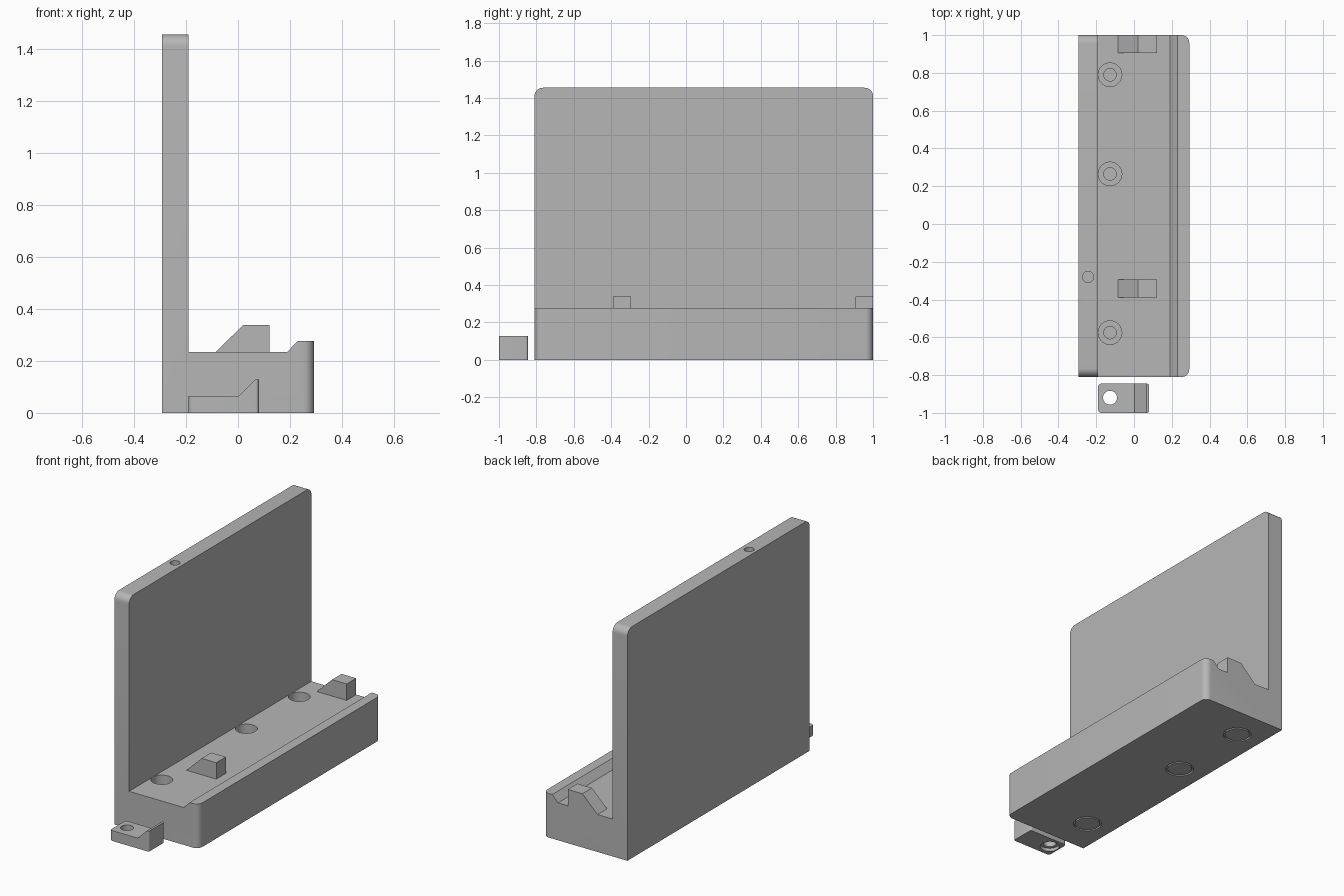
import bpy, bmesh, math
from mathutils import Matrix, Vector

cube = bpy.data.objects.get("Cube")
if cube:
    bpy.data.objects.remove(cube, do_unlink=True)

grey = bpy.data.materials.new("plain grey")
grey.use_nodes = True
colour = (0.47, 0.47, 0.47, 1)
grey.diffuse_color = colour
grey.node_tree.nodes["Principled BSDF"].inputs["Base Color"].default_value = colour


def finish(name, bm):
    bmesh.ops.recalc_face_normals(bm, faces=bm.faces)
    mesh = bpy.data.meshes.new(name)
    bm.to_mesh(mesh)
    bm.free()
    mesh.materials.append(grey)
    obj = bpy.data.objects.new(name, mesh)
    bpy.context.collection.objects.link(obj)
    return obj


def activate(obj):
    bpy.ops.object.select_all(action="DESELECT")
    obj.select_set(True)
    bpy.context.view_layer.objects.active = obj


def extrude(name, profile, y0, y1, rounding=()):
    """Extrude an x-z profile along y; rounding holds (edge rule, radius)."""
    bm = bmesh.new()
    face = bm.faces.new([bm.verts.new((x, y0, z)) for x, z in profile])
    new = bmesh.ops.extrude_face_region(bm, geom=[face])["geom"]
    bmesh.ops.translate(bm, vec=(0, y1 - y0, 0),
                        verts=[v for v in new if isinstance(v, bmesh.types.BMVert)])
    bmesh.ops.recalc_face_normals(bm, faces=bm.faces)
    for rule, radius in rounding:
        edges = [e for e in bm.edges if rule(e.verts[0].co, e.verts[1].co)]
        bmesh.ops.bevel(bm, geom=edges, offset=radius, segments=8,
                        profile=0.5, affect="EDGES")
    return finish(name, bm)


def cylinder(name, x, y, z0, z1, radius):
    bm = bmesh.new()
    bmesh.ops.create_cone(bm, cap_ends=True, segments=40, radius1=radius, radius2=radius,
                          depth=z1 - z0,
                          matrix=Matrix.Translation((x, y, (z0 + z1) / 2)))
    return finish(name, bm)


def drill(obj, x, y, z0, z1, radius):
    cutter = cylinder("drill_cutter", x, y, z0, z1, radius)
    cutter.hide_render = True
    mod = obj.modifiers.new("hole", "BOOLEAN")
    mod.operation = "DIFFERENCE"
    mod.solver = "EXACT"
    mod.object = cutter
    activate(obj)
    bpy.ops.object.modifier_apply(modifier=mod.name)
    bpy.data.objects.remove(cutter, do_unlink=True)


def upright_at(x):
    """Rule for vertical edges standing at the given x."""
    return lambda a, b: (abs(a.x - x) < 1e-4 and abs(b.x - x) < 1e-4
                         and abs(a.y - b.y) < 1e-4)


# Tall back plate and base with a raised lip, as one body
SIDE, WALL, TOP, FLOOR, LIP = 0.2925, -0.19, 1.455, 0.235, 0.277
FRONT, BACK = -0.81, 1.0
body = extrude("body",
               [(-SIDE, 0), (SIDE, 0), (SIDE, LIP), (0.23, LIP), (0.19, FLOOR),
                (WALL, FLOOR), (WALL, TOP), (-SIDE, TOP)], FRONT, BACK,
               [(upright_at(SIDE), 0.04),
                (lambda a, b: a.z > TOP - 0.01 and b.z > TOP - 0.01
                 and abs(a.y - b.y) < 1e-4, 0.045)])

# Stepped screw holes with a shallow ring groove beneath each
HOLE_X = -0.127
for y in (0.79, 0.265, -0.575):
    drill(body, HOLE_X, y, 0.1, FLOOR + 0.02, 0.0625)
    drill(body, HOLE_X, y, 0.03, 0.12, 0.033)
    drill(body, HOLE_X, y, -0.02, 0.01, 0.082)
    cylinder("hole_plug", HOLE_X, y, 0, 0.012, 0.071)

# Small blind hole in the top edge of the plate
drill(body, -0.243, -0.28, 1.1, TOP + 0.1, 0.029)

# Wedge shaped stops on the base
for y in (-0.39, 0.905):
    extrude("wedge_stop", [(-0.085, FLOOR), (0.122, FLOOR), (0.122, 0.338), (0.02, 0.338)],
            y, y + 0.095)

# Separate clamp with a raised nose and a counterbored hole
clamp = extrude("clamp",
                [(-0.19, 0), (0.08, 0), (0.08, 0.128), (0.066, 0.128),
                 (0.003, 0.065), (-0.19, 0.065)], -1.0, -0.845,
                [(upright_at(-0.19), 0.018), (upright_at(0.08), 0.012)])
drill(clamp, HOLE_X, -0.92, -0.05, 0.2, 0.037)
drill(clamp, HOLE_X, -0.92, -0.05, 0.02, 0.056)

for obj in list(bpy.context.scene.objects):
    if obj.type == "MESH" and grey.name in obj.data.materials:
        activate(obj)
        bpy.ops.object.shade_smooth_by_angle(angle=math.radians(30))
